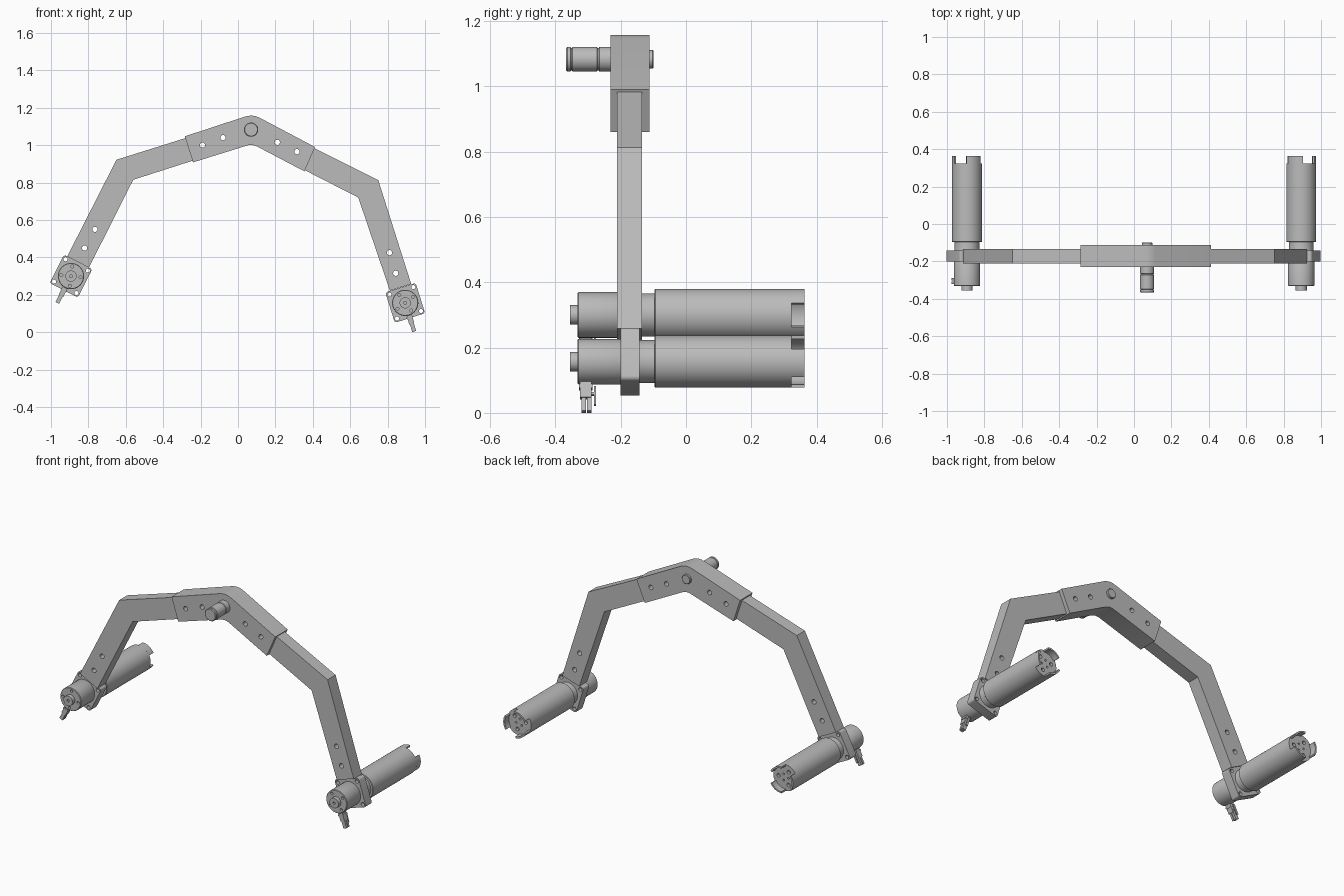
import bpy, bmesh
from math import sin, cos, radians, pi
from mathutils import Matrix

if "Cube" in bpy.data.objects:
    bpy.data.objects.remove(bpy.data.objects["Cube"])

grey = bpy.data.materials.new("plain grey metal")
grey.use_nodes = True
grey.diffuse_color = (0.5, 0.5, 0.5, 1)
grey.node_tree.nodes["Principled BSDF"].inputs["Base Color"].default_value = (0.5, 0.5, 0.5, 1)


def finish(name, bm, place=None):
    bmesh.ops.recalc_face_normals(bm, faces=bm.faces[:])
    mesh = bpy.data.meshes.new(name)
    bm.to_mesh(mesh)
    bm.free()
    if place:
        mesh.transform(place)
    mesh.materials.append(grey)
    ob = bpy.data.objects.new(name, mesh)
    bpy.context.collection.objects.link(ob)
    return ob


def prism(name, outline, y0, y1, place=None):
    """Extrude an (x, z) outline from y0 to y1."""
    bm = bmesh.new()
    face = bm.faces.new([bm.verts.new((x, y0, z)) for x, z in outline])
    ext = bmesh.ops.extrude_face_region(bm, geom=[face])["geom"]
    bmesh.ops.translate(bm, vec=(0, y1 - y0, 0),
                        verts=[v for v in ext if isinstance(v, bmesh.types.BMVert)])
    return finish(name, bm, place)


def lathe(name, profile, place, sides=48):
    """Turn a (radius, y) profile about the y axis, with closed ends."""
    bm = bmesh.new()
    rings = [[bm.verts.new((r * cos(2 * pi * i / sides), y, r * sin(2 * pi * i / sides)))
              for i in range(sides)] for r, y in profile]
    for a, b in zip(rings, rings[1:]):
        for i in range(sides):
            j = (i + 1) % sides
            bm.faces.new((a[i], a[j], b[j], b[i]))
    bm.faces.new(rings[0])
    bm.faces.new(rings[-1])
    return finish(name, bm, place)


def drill(ob, holes, radius, y0, y1, place=None):
    """Cut round holes along y at (x, z) points."""
    bm = bmesh.new()
    turn = Matrix.Rotation(pi / 2, 4, 'X')
    for x, z in holes:
        bmesh.ops.create_cone(bm, cap_ends=True, segments=20, radius1=radius, radius2=radius,
                              depth=y1 - y0,
                              matrix=Matrix.Translation((x, (y0 + y1) / 2, z)) @ turn)
    cutter = finish("hole_cutter", bm, place)
    cutter.hide_render = True
    mod = ob.modifiers.new("holes", 'BOOLEAN')
    mod.operation, mod.solver, mod.object = 'DIFFERENCE', 'EXACT', cutter
    bpy.context.view_layer.objects.active = ob
    bpy.ops.object.modifier_apply(modifier=mod.name)
    bpy.data.objects.remove(cutter)


def ring_points(count, radius, start=0):
    return [(radius * cos(start + 2 * pi * i / count), radius * sin(start + 2 * pi * i / count))
            for i in range(count)]


def rounded_square(half, r, steps=5):
    pts = []
    for k, (sx, sz) in enumerate(((1, 1), (-1, 1), (-1, -1), (1, -1))):
        for i in range(steps + 1):
            a = (k + i / steps) * pi / 2
            pts.append((sx * (half - r) + r * cos(a), sz * (half - r) + r * sin(a)))
    return pts


def rect(x0, x1, z0, z1):
    return [(x0, z0), (x1, z0), (x1, z1), (x0, z1)]


# Central sleeve with its rounded bend
sleeve = prism("centre_sleeve", [
    (-0.285, 1.047), (0.035, 1.152), (0.055, 1.157), (0.075, 1.158), (0.095, 1.155),
    (0.115, 1.147), (0.412, 0.99), (0.355, 0.86), (0.1, 0.994), (0.08, 1.001),
    (0.055, 1.0), (-0.24, 0.908)], -0.231, -0.112)
drill(sleeve, [(-0.19, 1.0), (-0.08, 1.04), (0.21, 1.015), (0.315, 0.965)], 0.014, -0.3, 0)

# Two bent arms
arm_y = (-0.212, -0.135)
right_arm = prism("right_arm", [(-0.255, 1.046), (-0.65, 0.922), (-0.913, 0.405),
                                (-0.797, 0.345), (-0.56, 0.815), (-0.22, 0.924)], *arm_y)
drill(right_arm, [(-0.765, 0.55), (-0.82, 0.45)], 0.014, -0.3, 0)
left_arm = prism("left_arm", [(0.38, 0.998), (0.75, 0.813), (0.926, 0.258),
                              (0.812, 0.222), (0.643, 0.72), (0.33, 0.88)], *arm_y)
drill(left_arm, [(0.81, 0.425), (0.843, 0.315)], 0.014, -0.3, 0)

# Pivot pin through the sleeve bend
pivot = Matrix.Translation((0.07, 0, 1.083))
lathe("pivot_housing", [(0.034, -0.367), (0.038, -0.363), (0.038, -0.354), (0.035, -0.352),
                        (0.035, -0.349), (0.038, -0.347), (0.038, -0.273), (0.035, -0.271),
                        (0.035, -0.267), (0.038, -0.265), (0.038, -0.22)], pivot)
lathe("pivot_end_cap", [(0.028, -0.12), (0.028, -0.102), (0.025, -0.099)], pivot)


def motor(side, x, z, tilt, tab_start):
    """Clamp, drive unit, end tabs and cable plug at the foot of an arm."""
    place = Matrix.Translation((x, 0, z)) @ Matrix.Rotation(radians(tilt), 4, 'Y')
    level = Matrix.Translation((x, 0, z))

    clamp = prism(side + "_clamp", rounded_square(0.085, 0.014), -0.2, -0.142, place)
    corners = [(sx * 0.067, sz * 0.067) for sx in (-1, 1) for sz in (-1, 1)]
    drill(clamp, corners, 0.011, -0.3, 0, place)

    front = lathe(side + "_motor_front", [(0.067, -0.332), (0.07, -0.329), (0.07, -0.2),
                                          (0.066, -0.19), (0.066, -0.09)], place)
    drill(front, ring_points(4, 0.052, 0.35), 0.008, -0.35, -0.318, place)
    shaft = lathe(side + "_motor_boss", [(0.03, -0.356), (0.03, -0.32)], place)
    drill(shaft, [(0, 0)], 0.008, -0.37, -0.345, place)

    barrel = lathe(side + "_barrel", [(0.078, -0.096), (0.08, -0.094), (0.08, 0.323)], place)
    drill(barrel, ring_points(3, 0.045, 0.5), 0.011, 0.305, 0.34, place)
    drill(barrel, ring_points(3, 0.022, 1.5), 0.006, 0.305, 0.34, place)

    # Three curved tabs on the rim
    for k in range(3):
        angles = [radians(tab_start + 120 * k + 65 * i / 12) for i in range(13)]
        outline = [(0.08 * cos(a), 0.08 * sin(a)) for a in angles]
        outline += [(0.07 * cos(a), 0.07 * sin(a)) for a in reversed(angles)]
        prism(f"{side}_rim_tab_{k + 1}", outline, 0.321, 0.363, level)

    # Cable plug below the front housing
    prism(side + "_plug_body", rect(-0.014, 0.014, -0.118, -0.066), -0.325, -0.289, place)
    prism(side + "_plug_collar", rect(-0.017, 0.017, -0.088, -0.078), -0.328, -0.286, place)
    for k, y in enumerate((-0.32, -0.303)):
        prism(f"{side}_plug_cable_{k + 1}", rect(-0.011, 0.011, -0.161, -0.112), y, y + 0.013, place)
    prism(side + "_plug_clip", rect(-0.006, 0.006, -0.14, -0.08), -0.282, -0.276, place)
    prism(side + "_plug_clip_bridge", rect(-0.006, 0.006, -0.108, -0.1), -0.292, -0.276, place)


motor("right", -0.893, 0.30, 27, 27)
motor("left", 0.894, 0.157, -17.5, -36)

# Smooth the round surfaces and keep the edges crisp
bpy.ops.object.select_all(action='DESELECT')
for ob in bpy.context.scene.objects:
    if ob.type == 'MESH':
        ob.select_set(True)
        bpy.context.view_layer.objects.active = ob
bpy.ops.object.shade_smooth_by_angle(angle=radians(30))
